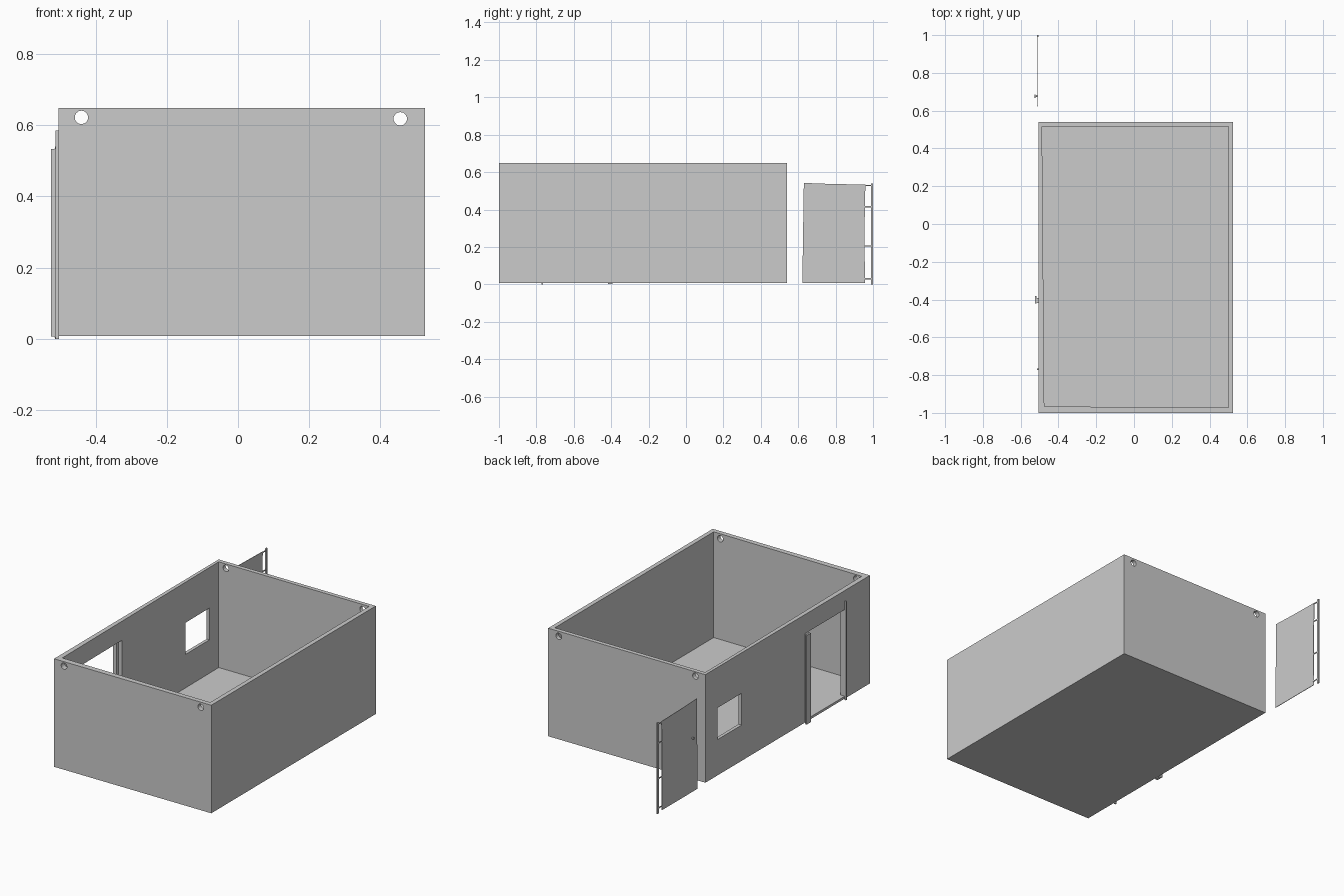
import bpy, bmesh, math
from mathutils import Matrix

if "Cube" in bpy.data.objects:
    bpy.data.objects.remove(bpy.data.objects["Cube"], do_unlink=True)

grey = bpy.data.materials.new("plain grey")
grey.use_nodes = True
grey.diffuse_color = (0.6, 0.6, 0.6, 1)
grey.node_tree.nodes["Principled BSDF"].inputs["Base Color"].default_value = (0.6, 0.6, 0.6, 1)


def finish(name, bm):
    bmesh.ops.recalc_face_normals(bm, faces=bm.faces)
    mesh = bpy.data.meshes.new(name)
    bm.to_mesh(mesh)
    bm.free()
    mesh.materials.append(grey)
    obj = bpy.data.objects.new(name, mesh)
    bpy.context.collection.objects.link(obj)
    return obj


def prism(name, points, direction):
    """Extrude a flat outline along a vector."""
    bm = bmesh.new()
    face = bm.faces.new([bm.verts.new(p) for p in points])
    new = bmesh.ops.extrude_face_region(bm, geom=[face])["geom"]
    verts = [v for v in new if isinstance(v, bmesh.types.BMVert)]
    bmesh.ops.translate(bm, verts=verts, vec=direction)
    return finish(name, bm)


def box(name, x, y, z):
    outline = [(x[0], y[0], z[0]), (x[1], y[0], z[0]), (x[1], y[1], z[0]), (x[0], y[1], z[0])]
    return prism(name, outline, (0, 0, z[1] - z[0]))


def cone(name, r1, r2, depth, sides, place):
    bm = bmesh.new()
    bmesh.ops.create_cone(bm, cap_ends=True, segments=sides, radius1=r1, radius2=r2,
                          depth=depth, matrix=place)
    return finish(name, bm)


def cut(target, cutter):
    cutter.hide_render = True
    mod = target.modifiers.new("cut", "BOOLEAN")
    mod.operation = "DIFFERENCE"
    mod.solver = "EXACT"
    mod.object = cutter
    bpy.context.view_layer.objects.active = target
    bpy.ops.object.modifier_apply(modifier=mod.name)
    bpy.data.objects.remove(cutter, do_unlink=True)


# Open-topped room shell, with a slightly tapered side wall
room = box("room_shell", (-0.505, 0.525), (-1, 0.54), (0.008, 0.648))
cut(room, prism("room_cutter", [(-0.487, 0.515, 0.022), (0.499, 0.515, 0.022),
                                (0.499, -0.972, 0.022), (-0.475, -0.966, 0.022)], (0, 0, 1)))

# Doorway and window in the right wall
cut(room, box("doorway_cutter", (-0.6, -0.4), (-0.765, -0.40), (0.022, 0.535)))
cut(room, box("window_cutter", (-0.6, -0.4), (0.20, 0.427), (0.22, 0.408)))

# Round vents through the front and back walls
for x, z in ((-0.44, 0.622), (0.456, 0.618)):
    place = Matrix.Translation((x, -0.23, z)) @ Matrix.Rotation(math.pi / 2, 4, "X")
    cut(room, cone("vent_cutter", 0.019, 0.019, 3, 14, place))

# Door posts
box("door_post_outer", (-0.525, -0.516), (-0.42, -0.38), (0.006, 0.533))
box("door_post_inner", (-0.516, -0.504), (-0.417, -0.392), (0.003, 0.535))
box("door_post_thin", (-0.513, -0.503), (-0.772, -0.764), (0, 0.585))

# Detached door leaf with its slightly uneven outline
leaf = [(0.622, 0.006), (0.957, 0.006), (0.954, 0.27), (0.959, 0.533), (0.76, 0.537), (0.63, 0.542)]
prism("door_leaf", [(-0.512, y, z) for y, z in leaf], (0.003, 0, 0))

# Hinge post and arms
box("hinge_post", (-0.514, -0.506), (0.989, 1.0), (0, 0.54))
for i, z in enumerate((0.03, 0.205, 0.415, 0.528)):
    box(f"hinge_arm_{i + 1}", (-0.512, -0.508), (0.95, 0.992), (z - 0.003, z + 0.003))

# Door knob, narrowing toward the leaf
place = Matrix.Translation((-0.518, 0.677, 0.328)) @ Matrix.Rotation(math.pi / 2, 4, "Y")
cone("door_knob", 0.009, 0.002, 0.015, 12, place)
